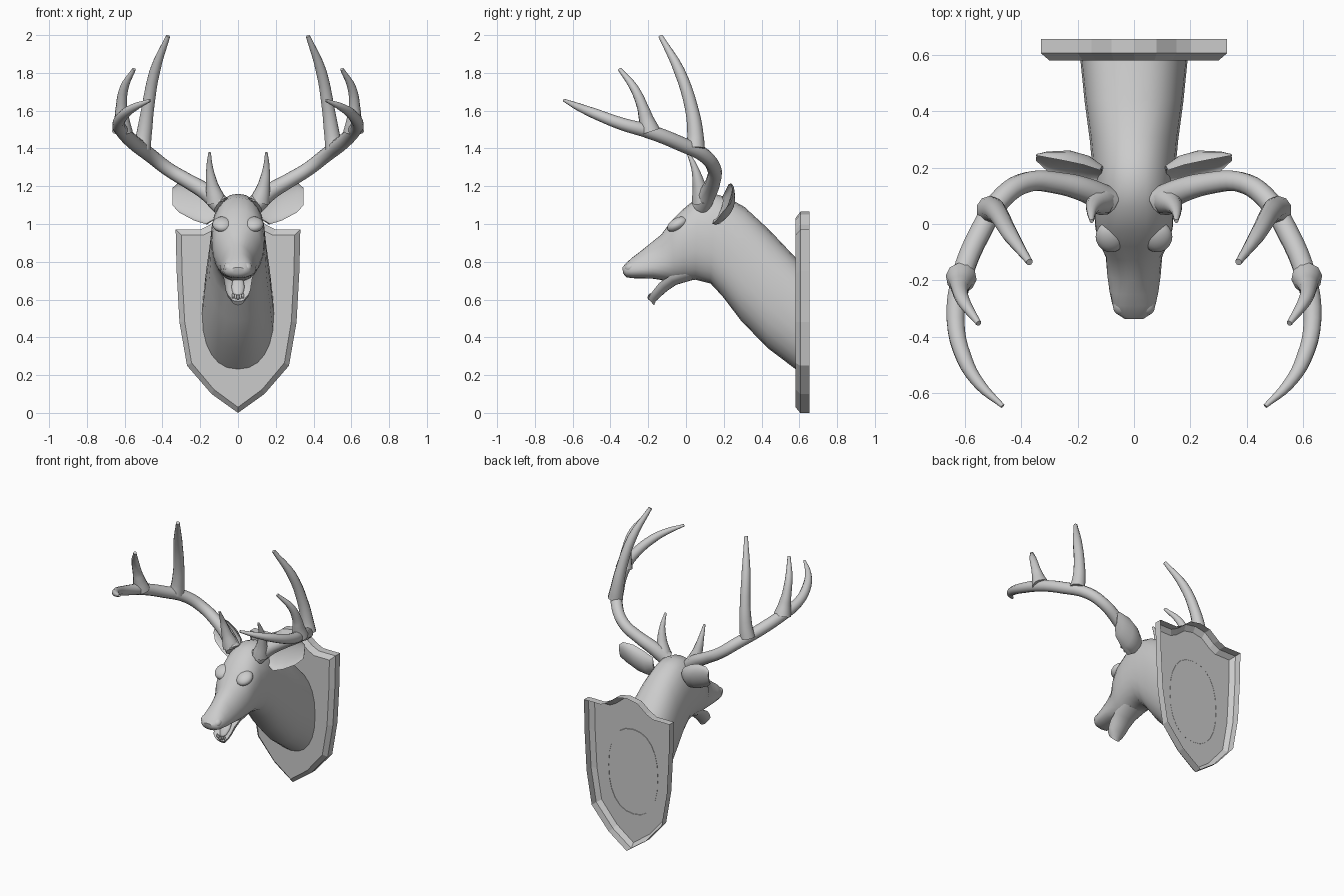
import bpy, bmesh, math
from mathutils import Vector

if "Cube" in bpy.data.objects:
    bpy.data.objects.remove(bpy.data.objects["Cube"])


def skin(name, rings, mirror=False, angle=40, cap_start=True):
    """Bridge equal-length closed rings of points and cap the ends."""
    bm = bmesh.new()
    loops = [[bm.verts.new(p) for p in r] for r in rings]
    n = len(loops[0])
    for a, b in zip(loops, loops[1:]):
        for i in range(n):
            j = (i + 1) % n
            bm.faces.new((a[i], a[j], b[j], b[i]))
    if cap_start:
        bm.faces.new(loops[0])
    bm.faces.new(loops[-1])
    bmesh.ops.recalc_face_normals(bm, faces=bm.faces)
    me = bpy.data.meshes.new(name)
    bm.to_mesh(me)
    bm.free()
    ob = bpy.data.objects.new(name, me)
    bpy.context.collection.objects.link(ob)
    finish(ob, mirror, angle)
    return ob


def finish(ob, mirror=False, angle=40):
    bpy.ops.object.select_all(action='DESELECT')
    ob.select_set(True)
    bpy.context.view_layer.objects.active = ob
    if angle:
        bpy.ops.object.shade_smooth_by_angle(angle=math.radians(angle))
    if mirror:
        m = ob.modifiers.new("mirror", 'MIRROR')
        m.use_mirror_merge = False


def section(a, b, w, side, taper=0.0, dent=None, n=24, power=1.0):
    """Oval from a to b, half width w along side; dent hollows the +side half."""
    a, b, side = Vector(a), Vector(b), Vector(side).normalized()
    c, u = (a + b) / 2, (a - b) / 2
    pts = []
    for i in range(n):
        t = 2 * math.pi * i / n
        s, k = [math.copysign(abs(f) ** power, f) for f in (math.sin(t), math.cos(t))]
        if dent is not None and k > 0:
            k *= -dent
        pts.append(c + u * s + side * (w * k * (1 - taper * s)))
    return pts


def tubes(name, path):
    """Tapered tube through (x, y, z, radius) points, on both sides."""
    cu = bpy.data.curves.new(name, 'CURVE')
    cu.dimensions = '3D'
    cu.bevel_depth = 1
    cu.bevel_resolution = 3
    cu.resolution_u = 4
    cu.use_fill_caps = True
    for s in (1, -1):
        sp = cu.splines.new('BEZIER')
        sp.bezier_points.add(len(path) - 1)
        for bp, (x, y, z, r) in zip(sp.bezier_points, path):
            bp.co = (s * x, y, z)
            bp.radius = r
            bp.handle_left_type = bp.handle_right_type = 'AUTO'
    ob = bpy.data.objects.new(name, cu)
    bpy.context.collection.objects.link(ob)
    finish(ob, angle=0)
    bpy.ops.object.convert(target='MESH')
    finish(bpy.context.view_layer.objects.active)


def ball(name, loc, scale, rot=0, mirror=False):
    bpy.ops.mesh.primitive_uv_sphere_add(segments=20, ring_count=12, radius=1, location=loc,
                                         rotation=(rot, 0, 0), scale=scale)
    ob = bpy.context.object
    ob.name = name
    bpy.ops.object.transform_apply(location=True, rotation=True, scale=True)
    finish(ob, mirror)


# wall plaque: shield shell with a bevelled front and an open back
half = [(0, 1.065), (.08, 1.05), (.15, .995), (.20, .97), (.33, .97), (.325, .75),
        (.31, .48), (.27, .25), (.14, .10), (0, 0)]
outline = half + [(-x, z) for x, z in half[-2:0:-1]]
front = [(x * .91, .5 + (z - .5) * .94) for x, z in outline]
skin("plaque", [[(x, y, z) for x, z in o]
                for y, o in ((.655, outline), (.605, outline), (.58, front))],
     angle=0, cap_start=False)

# neck, head and muzzle: top (y, z), bottom (y, z), half width, taper
body = [((.582, .82), (.582, .23), .19, 0),
        ((.44, .97), (.43, .345), .175, .02),
        ((.31, 1.09), (.29, .49), .157, .04),
        ((.22, 1.14), (.195, .615), .148, .04),
        ((.15, 1.16), (.13, .685), .145, .06),
        ((.06, 1.14), (.05, .705), .142, .02),
        ((-.02, 1.075), (-.01, .70), .137, -.05),
        ((-.08, 1.015), (-.06, .695), .122, -.02),
        ((-.13, .945), (-.11, .70), .097, .2),
        ((-.20, .888), (-.17, .71), .088, .35),
        ((-.25, .848), (-.235, .712), .082, .28),
        ((-.29, .818), (-.285, .713), .076, .12),
        ((-.32, .79), (-.315, .718), .062, 0),
        ((-.337, .77), (-.333, .738), .035, 0)]
skin("head_and_neck", [section((0, *a), (0, *b), w, (1, 0, 0), k, power=.87)
                       for a, b, w, k in body], cap_start=False)

# brow ridges and nostril wings, sunk into the head
ball("brow", (.082, -.045, .998), (.054, .06, .034), .5, True)
ball("nostril", (.045, -.292, .772), (.029, .034, .025), .5, True)

# open lower jaw as a trough, with tongue and front teeth
jaw = [(.0, .75, .088, .06), (-.09, .722, .078, .058), (-.14, .69, .072, .06),
       (-.168, .655, .067, .052), (-.19, .625, .056, .045), (-.2, .605, .036, .047)]
skin("lower_jaw", [section((w, y, z), (-w, y, z), d, (0, -.65, .75), 0, .4)
                   for y, z, w, d in jaw])
ball("tongue", (0, -.135, .668), (.034, .07, .016), .9)
for i in range(-2, 3):
    ball("tooth", (i * .013, -.197 + abs(i) * .004, .612 + abs(i) * .004), (.007, .006, .014))

# cupped ears: upper edge, lower edge, thickness
ear = [((.12, .19, 1.14), (.12, .15, 1.03), .035),
       ((.18, .21, 1.18), (.17, .14, 1.00), .065),
       ((.25, .225, 1.21), (.235, .16, 1.02), .068),
       ((.32, .238, 1.215), (.31, .19, 1.06), .040),
       ((.348, .243, 1.19), (.348, .225, 1.10), .012)]
skin("ear", [section(a, b, w, (.3, -.88, .35), 0, .5, 20) for a, b, w in ear], True)

# antlers: main beam, then tines
tubes("antler_beam", [(.09, .08, 1.10, .052), (.17, .12, 1.17, .044), (.27, .145, 1.23, .039),
                      (.37, .15, 1.29, .037), (.46, .10, 1.36, .038), (.545, -.03, 1.425, .039),
                      (.61, -.19, 1.488, .038), (.632, -.34, 1.53, .033), (.60, -.48, 1.583, .028),
                      (.545, -.57, 1.62, .020), (.465, -.645, 1.655, .008)])
tubes("tall_tine", [(.51, .05, 1.40, .05), (.498, .05, 1.47, .043), (.478, .03, 1.61, .035),
                    (.44, -.035, 1.81, .029), (.37, -.135, 1.995, .012)])
tubes("middle_tine", [(.612, -.19, 1.49, .055), (.615, -.212, 1.56, .039), (.617, -.23, 1.62, .030),
                      (.603, -.275, 1.72, .023), (.55, -.352, 1.82, .010)])
tubes("brow_tine", [(.115, .085, 1.12, .055), (.138, .068, 1.21, .033),
                    (.15, .045, 1.30, .018), (.15, .01, 1.378, .007)])
